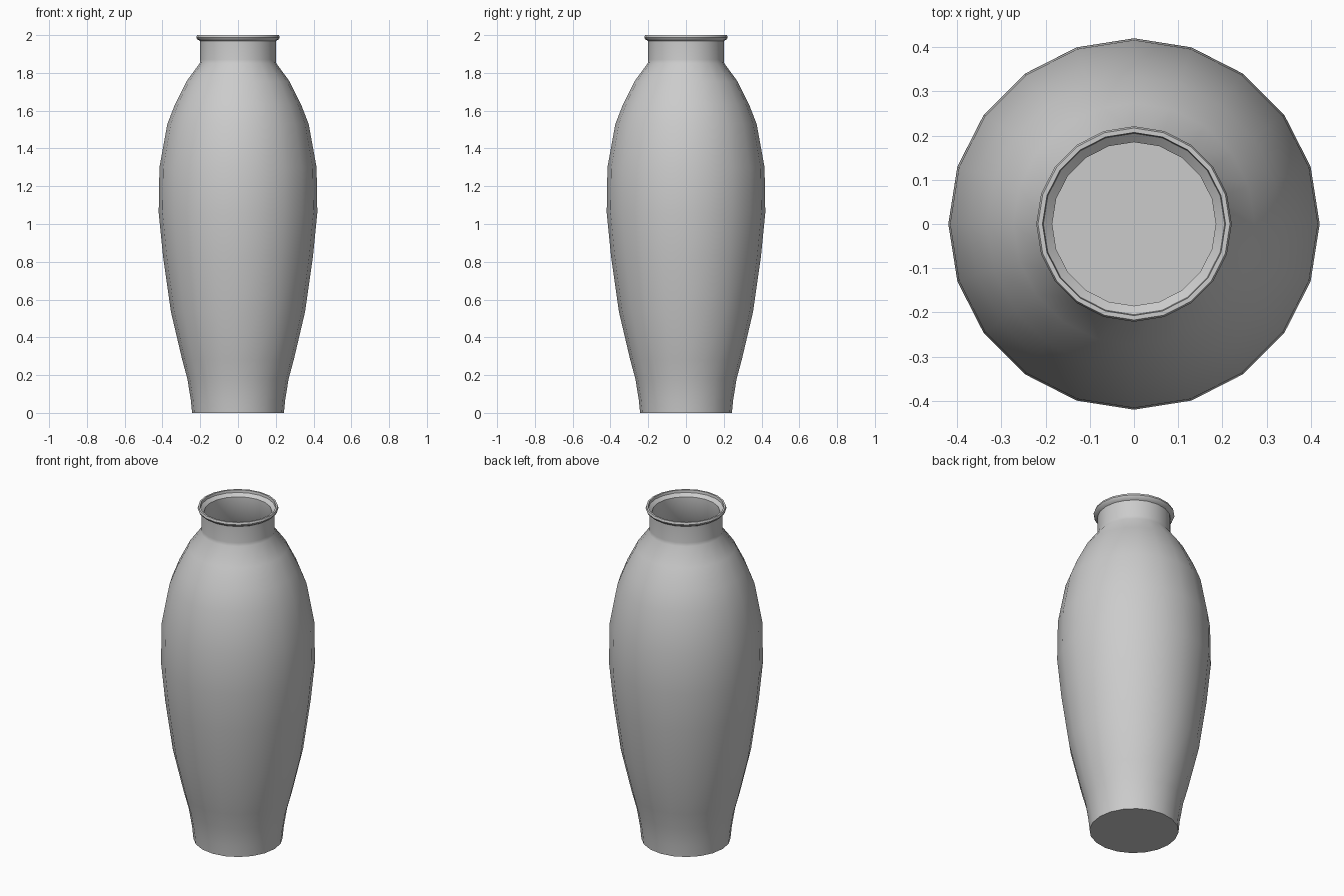
import bpy, bmesh, math

if "Cube" in bpy.data.objects:
    bpy.data.objects.remove(bpy.data.objects["Cube"])

SIDES = 20
# outer wall (radius, height), foot to lip
outer = [(0.243, 0), (0.25, 0.07), (0.268, 0.18), (0.295, 0.28), (0.355, 0.535),
         (0.397, 0.83), (0.42, 1.06), (0.416, 1.3), (0.374, 1.53), (0.333, 1.635),
         (0.273, 1.755), (0.203, 1.85), (0.2, 1.87), (0.2, 1.968), (0.216, 1.978),
         (0.221, 1.988), (0.217, 2.0)]
# inner wall, lip back down to the floor
inner = [(0.207, 2.0), (0.205, 1.985), (0.185, 1.968), (0.185, 1.845), (0.261, 1.745),
         (0.32, 1.625), (0.36, 1.522), (0.401, 1.298), (0.405, 1.06), (0.382, 0.83),
         (0.34, 0.54), (0.28, 0.285), (0.253, 0.18), (0.235, 0.07), (0.229, 0.015)]


def lathe(name, profile):
    """Spin a profile into a closed body, capped at both ends."""
    bm = bmesh.new()
    rings = []
    for r, z in profile:
        rings.append([bm.verts.new((r * math.cos(math.tau * i / SIDES),
                                    r * math.sin(math.tau * i / SIDES), z))
                      for i in range(SIDES)])
    for a, b in zip(rings, rings[1:]):
        for i in range(SIDES):
            j = (i + 1) % SIDES
            bm.faces.new((a[i], a[j], b[j], b[i]))
    bm.faces.new(rings[0][::-1])   # underside
    bm.faces.new(rings[-1])        # inside floor
    mesh = bpy.data.meshes.new(name)
    bm.to_mesh(mesh)
    bm.free()
    ob = bpy.data.objects.new(name, mesh)
    bpy.context.collection.objects.link(ob)
    return ob


# hollow vase
vase = lathe("vase", outer + inner)
bpy.context.view_layer.objects.active = vase
vase.select_set(True)
bpy.ops.object.shade_smooth_by_angle(angle=math.radians(40))
